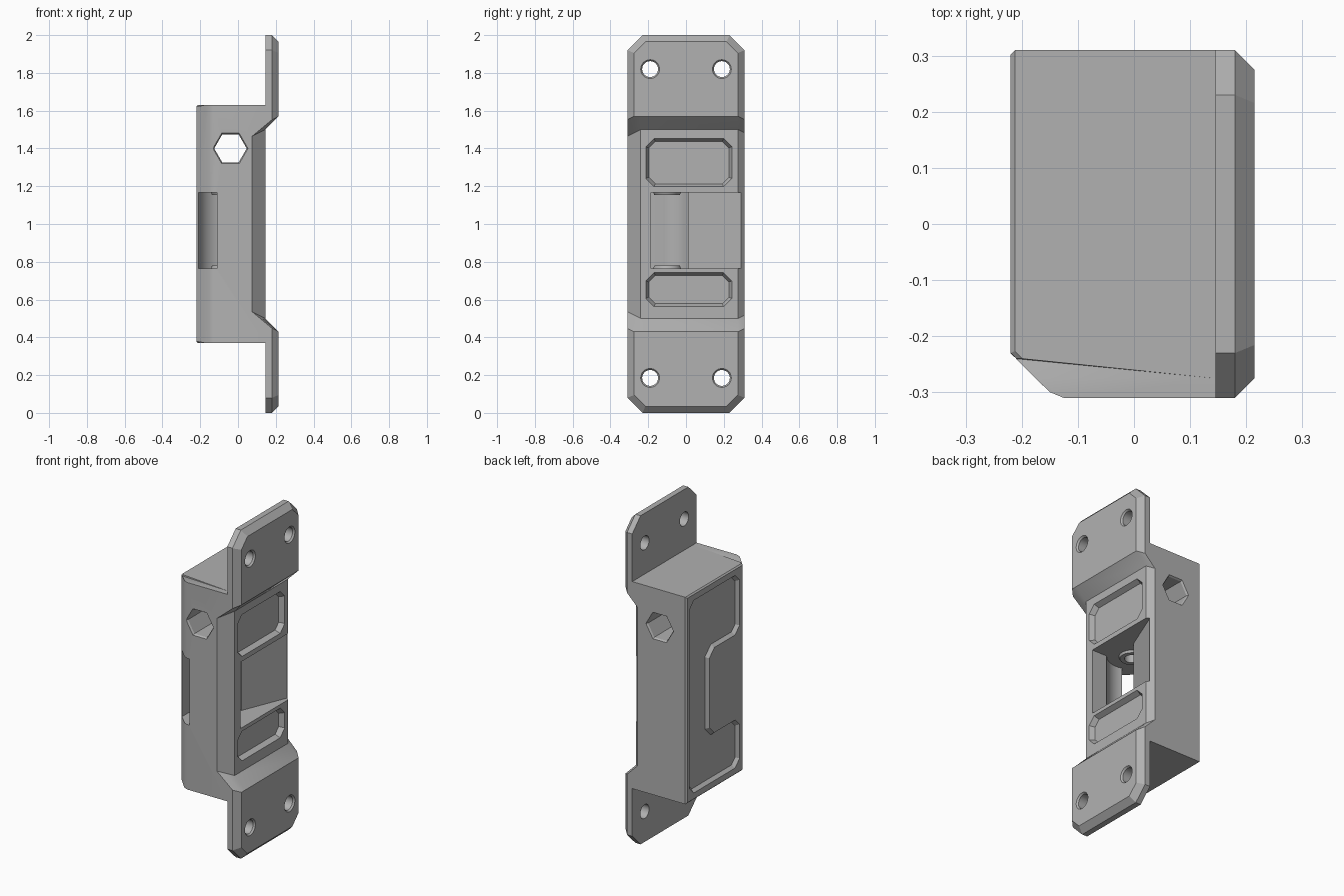
import bpy, bmesh
from math import sin, cos, pi
from mathutils import Vector

old = bpy.data.objects.get("Cube")
if old:
    bpy.data.objects.remove(old, do_unlink=True)

metal = bpy.data.materials.new("plain grey")
metal.use_nodes = True
GREY = (0.44, 0.44, 0.44, 1)
metal.diffuse_color = GREY
metal.node_tree.nodes["Principled BSDF"].inputs["Base Color"].default_value = GREY


def loft(name, rings):
    """Closed solid through equal-length rings of points."""
    bm = bmesh.new()
    rows = [[bm.verts.new(p) for p in ring] for ring in rings]
    n = len(rows[0])
    for a, b in zip(rows, rows[1:]):
        for i in range(n):
            j = (i + 1) % n
            bm.faces.new((a[i], a[j], b[j], b[i]))
    bm.faces.new(rows[0])
    bm.faces.new(rows[-1])
    bmesh.ops.recalc_face_normals(bm, faces=bm.faces)
    mesh = bpy.data.meshes.new(name)
    bm.to_mesh(mesh)
    bm.free()
    mesh.materials.append(metal)
    obj = bpy.data.objects.new(name, mesh)
    bpy.context.collection.objects.link(obj)
    return obj


def cut(target, cutter):
    """Subtract the cutter and discard it."""
    cutter.hide_render = True
    mod = target.modifiers.new("cut", 'BOOLEAN')
    mod.operation, mod.solver, mod.object = 'DIFFERENCE', 'EXACT', cutter
    graph = bpy.context.evaluated_depsgraph_get()
    mesh = bpy.data.meshes.new_from_object(target.evaluated_get(graph))
    target.modifiers.clear()
    target.data = mesh
    bpy.data.objects.remove(cutter, do_unlink=True)


def circle(u, v, r, n=32):
    return [(u + r * cos(2 * pi * i / n), v + r * sin(2 * pi * i / n)) for i in range(n)]


def chamfer(points, c):
    """Replace each polygon corner with a short diagonal."""
    out = []
    for i, p in enumerate(points):
        p = Vector(p)
        for q in (points[i - 1], points[(i + 1) % len(points)]):
            out.append(p + (Vector(q) - p).normalized() * c)
    return out


def inset(points, d):
    """Mitred inset of a counter-clockwise polygon."""
    out = []
    for i, p in enumerate(points):
        a = (p - points[i - 1]).normalized()
        b = (points[(i + 1) % len(points)] - p).normalized()
        na, nb = Vector((-a.y, a.x)), Vector((-b.y, b.x))
        out.append(p + (na + nb) * d / (1 + na.dot(nb)))
    return out


def along_x(x, pts):
    return [(x, u, v) for u, v in pts]


def along_y(y, pts):
    return [(u, y, v) for u, v in pts]


def along_z(z, pts):
    return [(u, v, z) for u, v in pts]


# Housing with stepped mounting flanges, symmetric about mid height
def section(y, flange, face):
    zf = 1.57 - (0.215 - flange) * 0.5
    zb = 1.50 - (0.145 - face) * 0.5
    upper = [(-0.22, 1.63), (0.145, 1.63), (0.145, 2), (flange, 2), (flange, zf), (face, zb)]
    return along_y(y, upper + [(x, 2 - z) for x, z in reversed(upper)])


body = loft("strike_housing", [
    section(-0.31, 0.18, 0.075), section(-0.275, 0.215, 0.11), section(-0.24, 0.215, 0.145),
    section(0.275, 0.215, 0.145), section(0.31, 0.18, 0.11)])

# Planar chamfers on flange ends, flange corners and the rear housing edge
bm = bmesh.new()
bm.from_mesh(body.data)


def slice_off(point, normal):
    geom = bm.verts[:] + bm.edges[:] + bm.faces[:]
    bmesh.ops.bisect_plane(bm, geom=geom, dist=1e-5, plane_co=point, plane_no=normal,
                           clear_outer=True)
    rim = [e for e in bm.edges if e.is_boundary]
    if rim:
        bmesh.ops.holes_fill(bm, edges=rim, sides=0)


for s in (-1, 1):
    slice_off((0.18, 0, 1 + s), (1, 0, s))
    for t in (-1, 1):
        corner = (0.18, t * 0.31, 1 + s * 0.92)
        slice_off(corner, (0, t, s))
        slice_off(corner, (2 ** 0.5, t, s))
slice_off((-0.22, -0.23, 1), (-1, -1, 0))
slice_off((-0.22, -0.245, 1), (-2.4, -1, 0))
slice_off((-0.125, -0.31, 1), (-1, -2.4, 0))
rear = [e for e in bm.edges if max(v.co.x for v in e.verts) < -0.18
        and abs(e.calc_face_angle(0)) > 1]
bmesh.ops.bevel(bm, geom=rear, offset=0.008, segments=1, affect='EDGES')
bmesh.ops.recalc_face_normals(bm, faces=bm.faces)
bm.to_mesh(body.data)
bm.free()

# Screw holes with a small countersink
for y in (-0.19, 0.19):
    for z in (0.185, 1.82):
        cut(body, loft("screw_cutter", [along_x(x, circle(y, z, r)) for x, r in
                                        ((0.1, 0.042), (0.205, 0.042), (0.225, 0.058))]))

# Shallow face pockets with sloping rims
for low, high in ((0.56, 0.745), (1.195, 1.455)):
    shape = chamfer([(-0.215, low), (0.245, low), (0.245, high), (-0.215, high)], 0.045)
    cut(body, loft("pocket_cutter", [along_x(0.15, shape), along_x(0.115, inset(shape, 0.018))]))

# Rear recess stepping around the latch chamber
shape = chamfer([(-0.205, 0.41), (0.285, 0.41), (0.285, 1.59), (-0.205, 1.59),
                 (-0.205, 1.22), (0.085, 1.22), (0.085, 0.71), (-0.205, 0.71)], 0.045)
cut(body, loft("recess_cutter", [along_x(-0.225, shape), along_x(-0.2, inset(shape, 0.02))]))

# Hexagonal cross hole
cut(body, loft("hex_cutter", [along_y(y, circle(-0.04, 1.4, r, 6)) for y, r in
                              ((-0.32, 0.1), (-0.3, 0.086), (0.3, 0.086), (0.32, 0.1))]))

# Latch chamber: ramped mouth, round pivot space and corner slot
LOW, HIGH = 0.765, 1.168
mouth = [(0.3, -0.185), (0.3, 0.29), (0.128, 0.29), (0.01, 0), (-0.07, 0), (-0.07, -0.185)]
slot = [(-0.208, -0.35), (-0.11, -0.35), (-0.11, -0.1), (-0.208, -0.1)]
PIVOT = (-0.07, -0.1)
for shape in (mouth, circle(*PIVOT, 0.14, 48), slot):
    cut(body, loft("chamber_cutter", [along_z(LOW, shape), along_z(HIGH, shape)]))

# Pivot bosses and sockets at the chamber floor and ceiling
parts = [body]
for name, z, s in (("lower_pivot_boss", LOW, 1), ("upper_pivot_boss", HIGH, -1)):
    boss = loft(name, [along_z(z - s * 0.004, circle(*PIVOT, 0.075)),
                       along_z(z + s * 0.014, circle(*PIVOT, 0.068))])
    for part in (boss, body):
        cut(part, loft("socket_cutter", [along_z(z - s * 0.06, circle(*PIVOT, 0.042)),
                                         along_z(z + s * 0.03, circle(*PIVOT, 0.042))]))
    parts.append(boss)

for part in parts:
    bpy.ops.object.select_all(action='DESELECT')
    part.select_set(True)
    bpy.context.view_layer.objects.active = part
    bpy.ops.object.shade_smooth_by_angle(angle=0.4)
